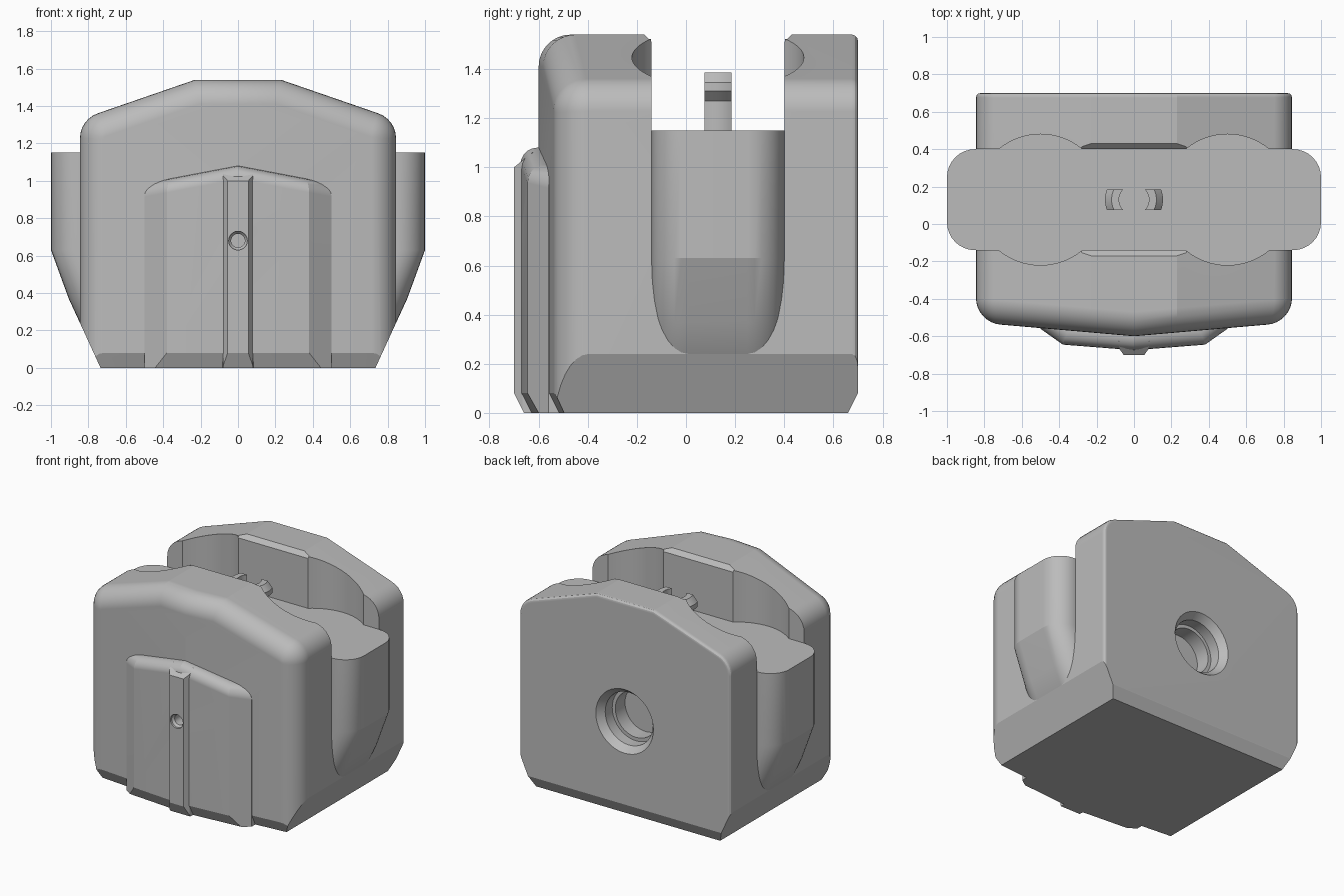
import bpy, bmesh
from math import sin, cos, pi, radians, sqrt
from mathutils import Vector

if "Cube" in bpy.data.objects:
    bpy.data.objects.remove(bpy.data.objects["Cube"])

grey = bpy.data.materials.new("plain grey")
grey.use_nodes = True
grey.diffuse_color = (0.5, 0.5, 0.5, 1)
grey.node_tree.nodes["Principled BSDF"].inputs["Base Color"].default_value = (0.5, 0.5, 0.5, 1)


def loft(rings):
    """Closed solid through matching rings of points."""
    bm = bmesh.new()
    loops = [[bm.verts.new(p) for p in ring] for ring in rings]
    n = len(loops[0])
    for a, b in zip(loops, loops[1:]):
        for i in range(n):
            j = (i + 1) % n
            bm.faces.new((a[i], a[j], b[j], b[i]))
    bm.faces.new(loops[0])
    bm.faces.new(loops[-1])
    bmesh.ops.recalc_face_normals(bm, faces=bm.faces)
    return bm


def prism_z(pts, lo, hi):
    return loft([[(x, y, z) for x, y in pts] for z in (lo, hi)])


def lathe_y(profile, z, n=40):
    return loft([[(r * cos(2 * pi * i / n), y, z + r * sin(2 * pi * i / n))
                  for i in range(n)] for r, y in profile])


def mirrored(half):
    """Outline from its right half, listed from one end to the other."""
    return half + [(-x, y) for x, y in reversed(half) if x > 0]


def trim(bm, point, normal):
    """Cut away what lies beyond a plane and close the cut."""
    bmesh.ops.bisect_plane(bm, geom=bm.verts[:] + bm.edges[:] + bm.faces[:], dist=1e-5,
                           plane_co=point, plane_no=Vector(normal).normalized(),
                           clear_outer=True)
    bmesh.ops.holes_fill(bm, edges=[e for e in bm.edges if e.is_boundary], sides=0)
    bmesh.ops.recalc_face_normals(bm, faces=bm.faces)


def trim_pair(bm, point, normal):
    for s in (-1, 1):
        trim(bm, (point[0] * s, point[1], point[2]), (normal[0] * s, normal[1], normal[2]))


def round_rim(bm, direction, offset, segments):
    """Bevel the edges around the faces that look in a direction."""
    d = Vector(direction)
    bm.normal_update()
    rim = []
    for e in bm.edges:
        dots = sorted(f.normal.dot(d) for f in e.link_faces)
        down = min(f.normal.z for f in e.link_faces)
        if len(dots) == 2 and dots[1] > 0.9 and dots[0] < 0.85 and down > -0.9:
            rim.append(e)
    bmesh.ops.bevel(bm, geom=rim, offset=offset, segments=segments, profile=0.5,
                    affect='EDGES', clamp_overlap=True)


def make(name, bm):
    mesh = bpy.data.meshes.new(name)
    bm.to_mesh(mesh)
    bm.free()
    ob = bpy.data.objects.new(name, mesh)
    bpy.context.collection.objects.link(ob)
    mesh.materials.append(grey)
    return ob


def activate(ob):
    bpy.ops.object.select_all(action='DESELECT')
    ob.select_set(True)
    bpy.context.view_layer.objects.active = ob


def cut(ob, cutters):
    activate(ob)
    for c in cutters:
        m = ob.modifiers.new("cut", 'BOOLEAN')
        m.operation, m.solver, m.object = 'DIFFERENCE', 'EXACT', c
        bpy.ops.object.modifier_apply(modifier=m.name)


def finish(ob):
    activate(ob)
    bpy.ops.object.shade_smooth_by_angle(angle=radians(18))
    ob.modifiers.new("even shading", 'WEIGHTED_NORMAL').keep_sharp = True


# Body: shouldered profile, wedge front, rounded rims, tapered foot
SIDE, TOP, R = 0.845, 1.54, 0.14
turn = radians(70.9)
half = [(SIDE, 0)]
for i in range(7):
    a = turn * i / 6
    half.append((SIDE - R + R * cos(a), 1.228 + R * sin(a)))
half.append((0.23, TOP))
profile = mirrored(half)
bm = loft([[(x, y, z) for x, z in profile] for y in (-0.75, 0.70)])
trim_pair(bm, (0, -0.6, 0), (0.087, -1, 0))
round_rim(bm, (0, -1, 0), 0.13, 8)
round_rim(bm, (0, 1, 0), 0.025, 3)
trim_pair(bm, (SIDE, 0, 0.24), (1, 0, -0.458))
trim_pair(bm, (0, -0.6, 0.08), (0.087, -1, -0.5))
trim(bm, (0, 0.70, 0.08), (0, 1, -0.5))
body = make("body", bm)

# Slot across the top, widened by two round pockets
MID = 0.13
arcs = []
for cx in (-0.5, 0.5):
    for i in range(17):
        a = radians(-129.5 + 79 * i / 16)
        arcs.append((cx + 0.35 * cos(a), 0.35 * sin(a)))
edge = [(-1.2, -0.27)] + arcs + [(1.2, -0.27)]
outline = edge + [(x, -y) for x, y in reversed(edge)]
slot = make("slot_cutter", prism_z([(x, MID + y) for x, y in outline], 1.15, 1.8))
cutters = [slot]

# Chamfers on the inner rims of the slot
for y in (-0.14, 0.40):
    d = 0.03
    diamond = [(-d, 0), (0, -d), (d, 0), (0, d)]
    cutters.append(make("rim_cutter", loft([[(x, y + u, TOP + v) for u, v in diamond]
                                           for x in (-0.28, 0.28)])))

# Stepped bore at the back and pin hole at the front
cutters.append(make("bore_cutter", lathe_y(
    [(0.23, 0.8), (0.23, 0.70), (0.19, 0.65), (0.19, 0.57), (0.165, 0.57), (0.165, 0.46)], 0.68)))
pin = make("pin_cutter", lathe_y([(0.05, -0.8), (0.05, -0.685), (0.037, -0.67), (0.037, -0.45)], 0.68, 24))
cut(body, cutters + [pin])

# Raised front panel with gabled top
bm = prism_z([(-0.5, -0.45), (-0.5, -0.56), (-0.38, -0.645), (0, -0.675),
              (0.38, -0.645), (0.5, -0.56), (0.5, -0.45)], 0, 1.2)
trim_pair(bm, (0, -0.6, 1.08), (0.19, 0, 1))
round_rim(bm, (0, 0, 1), 0.07, 5)
trim_pair(bm, (0, -0.675, 0.08), (0.079, -1, -0.5))
panel = make("front_panel", bm)

# Narrow rib down the panel
bm = prism_z(mirrored([(0.085, -0.6), (0.08, -0.665), (0.055, -0.70)]), 0, 1.2)
trim(bm, (0, -0.70, 1.0), (0, -0.8, 1))
trim_pair(bm, (0, -0.6, 1.075), (0.19, 0, 1))
trim(bm, (0, -0.70, 0.08), (0, -1, -0.5))
rib = make("front_rib", bm)
for ob in (panel, rib):
    cut(ob, [pin])

# Side lugs: round-cornered ends that taper into the body
lugs = []
for side, label in ((1, "left"), (-1, "right")):
    rings = []
    for z, end in ((0.1, 0.75), (0.24, SIDE), (0.37, 0.905), (0.63, 1), (1.15, 1)):
        ring = [(0.5, -0.27)]
        for k in (-1, 1):
            for i in range(9):
                a = pi / 2 * (i / 8 - (k < 0))
                ring.append((end - 0.15 + 0.15 * cos(a), k * 0.12 + 0.15 * sin(a)))
        ring.append((0.5, 0.27))
        rings.append([(side * x, MID + y, z) for x, y in ring])
    lugs.append(make(label + "_lug", loft(rings)))

# Pair of curved snap clips on the slot floor
clip = [(0.08, 1.14), (0.115, 1.14), (0.115, 1.27), (0.155, 1.31),
        (0.155, 1.345), (0.12, 1.385), (0.08, 1.385)]
clips = []
for side, label in ((1, "left"), (-1, "right")):
    rings = []
    for i in range(9):
        y = 0.055 * (i / 4 - 1)
        rings.append([(side * sqrt(r * r - y * y), MID + y, z) for r, z in clip])
    clips.append(make(label + "_clip", loft(rings)))

for ob in [body, panel, rib] + lugs + clips:
    finish(ob)
for c in cutters + [pin]:
    bpy.data.objects.remove(c)
